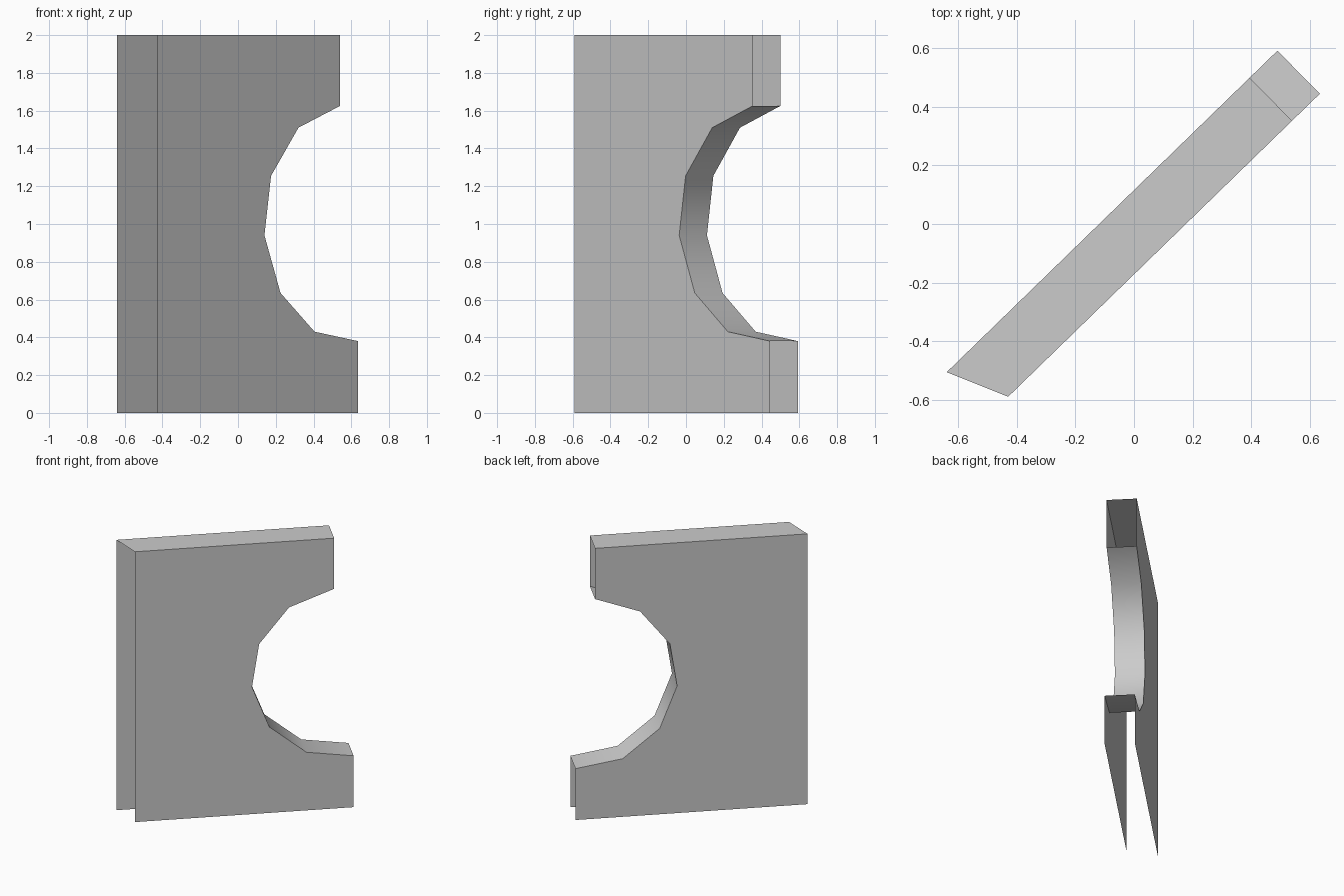
import bpy, bmesh, math

cube = bpy.data.objects.get("Cube")
if cube:
    bpy.data.objects.remove(cube, do_unlink=True)

# Plain light grey
grey = bpy.data.materials.new("light grey")
grey.use_nodes = True
colour = (0.6, 0.6, 0.6, 1)
grey.diffuse_color = colour
grey.node_tree.nodes["Principled BSDF"].inputs["Base Color"].default_value = colour

HEIGHT = 2.0
SLOPE = 0.972               # the wall runs diagonally in plan
THICKNESS = (-0.145, 0.147)  # step from the front skin to the back skin

# Round bite out of the free end: (x on the front skin, z), top to bottom
BITE = [(0.54, 1.625), (0.32, 1.51), (0.175, 1.255), (0.14, 0.94),
        (0.225, 0.635), (0.405, 0.43), (0.635, 0.38)]


def skin_outline(bm, start_x, offset):
    """Vertices of one skin: mitred edge, top corner, bite, bottom corner."""
    points = [(start_x, 0), (start_x, HEIGHT), (BITE[0][0], HEIGHT)]
    points += BITE + [(BITE[-1][0], 0)]
    return [bm.verts.new((x + offset[0], 0.445 + (x - 0.635) * SLOPE + offset[1], z))
            for x, z in points]


bm = bmesh.new()
front = skin_outline(bm, -0.43, (0, 0))
back = skin_outline(bm, -0.495, THICKNESS)

# Two skins
bm.faces.new(list(reversed(front)))
bm.faces.new(back)

# Top cap and bite lining; both ends and the underside stay open
for i in [1] + list(range(3, 2 + len(BITE))):
    face = bm.faces.new((front[i], front[i + 1], back[i + 1], back[i]))
    face.smooth = i > 1

mesh = bpy.data.meshes.new("wall_panel")
bm.to_mesh(mesh)
bm.free()
mesh.materials.append(grey)
wall = bpy.data.objects.new("wall_panel", mesh)
bpy.context.collection.objects.link(wall)

# Soften only the rounded lining
bpy.ops.object.select_all(action="DESELECT")
wall.select_set(True)
bpy.context.view_layer.objects.active = wall
bpy.ops.object.shade_smooth_by_angle(angle=math.radians(32))
